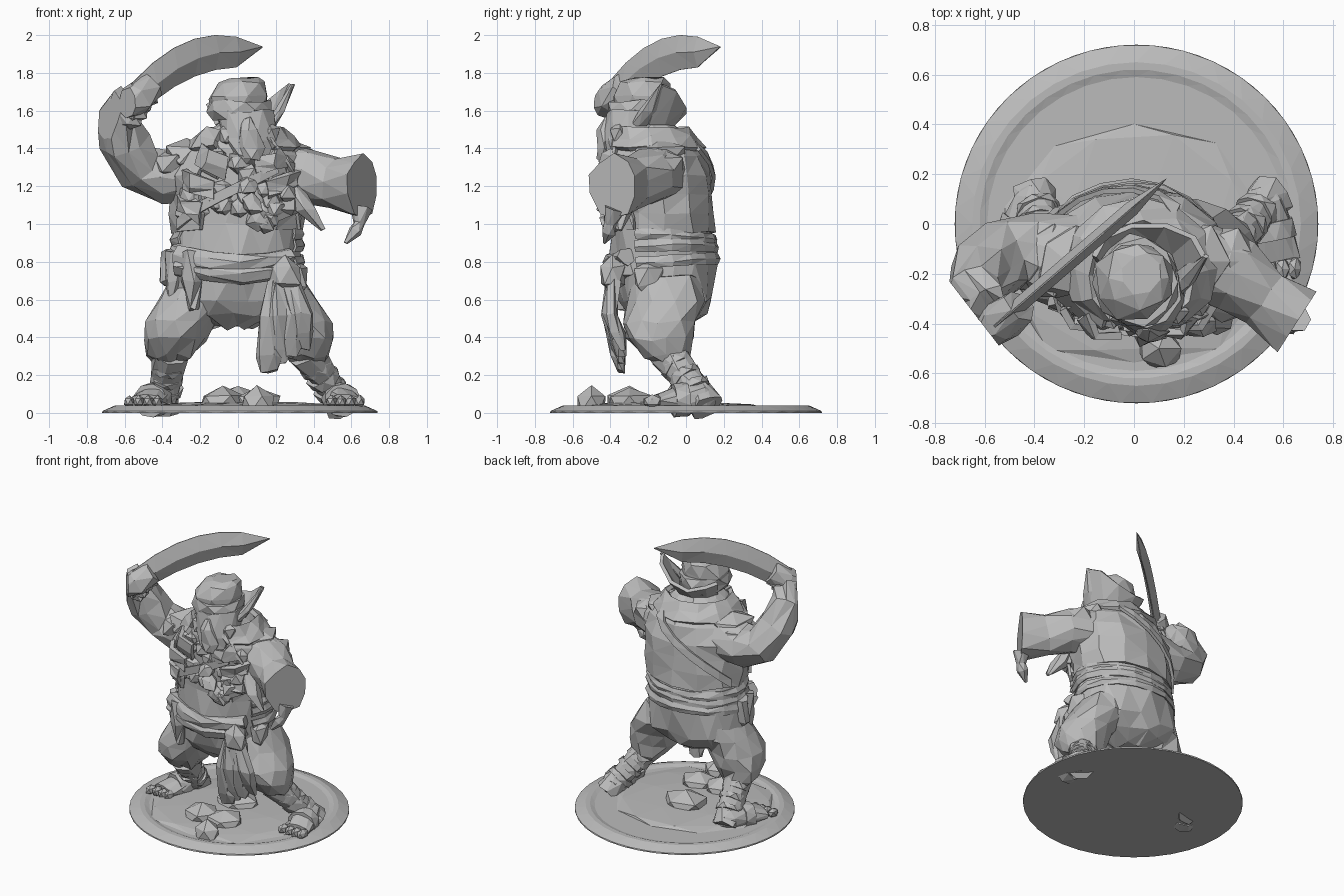
import bpy, bmesh, random
from math import sin, cos, pi, radians
from mathutils import Vector

random.seed(7)
if "Cube" in bpy.data.objects:
    bpy.data.objects.remove(bpy.data.objects["Cube"])

colour = (.5, .5, .5, 1)
grey = bpy.data.materials.new("stone_grey")
grey.use_nodes = True
grey.diffuse_color = colour
grey.node_tree.nodes["Principled BSDF"].inputs["Base Color"].default_value = colour


def shake(bm, amount):
    for vert in bm.verts:
        vert.co += Vector([random.uniform(-amount, amount) for axis in "xyz"])


def finish(name, bm):
    bmesh.ops.recalc_face_normals(bm, faces=bm.faces)
    bmesh.ops.triangulate(bm, faces=[face for face in bm.faces if len(face.verts) == 4])
    mesh = bpy.data.meshes.new(name)
    bm.to_mesh(mesh)
    bm.free()
    mesh.materials.append(grey)
    ob = bpy.data.objects.new(name, mesh)
    bpy.context.collection.objects.link(ob)
    return ob


def loft(name, rings, sides=9, jitter=.01, level=False, clip=None):
    """Closed skin through rings (x, y, z, width, depth), level or across the path."""
    bm = bmesh.new()
    points = [Vector(ring[:3]) for ring in rings]
    last = len(points) - 1
    tangents = [(points[min(i + 1, last)] - points[max(i - 1, 0)]).normalized() for i in range(last + 1)]
    steep = any(abs(tangent.z) > .75 for tangent in tangents)
    rows = []
    for i, (ring, tangent) in enumerate(zip(rings, tangents)):
        across, along = Vector((1, 0, 0)), Vector((0, 1, 0))
        if not level:
            across = tangent.cross(Vector((0, steep, not steep))).normalized()
            along = across.cross(tangent)
        angles = [2 * pi * (k + i % 2 / 2) / sides for k in range(sides)]
        rows.append([bm.verts.new(points[i] + across * ring[3] * cos(a) + along * ring[-1] * sin(a))
                     for a in angles])
    for low, high in zip(rows, rows[1:]):
        for k in range(sides):
            n = (k + 1) % sides
            bm.faces.new((low[k], low[n], high[n], high[k]))
    bm.faces.new(rows[0])
    bm.faces.new(rows[-1])
    shake(bm, jitter)
    if clip:
        bmesh.ops.triangulate(bm, faces=bm.faces)
        bmesh.ops.bisect_plane(bm, geom=bm.verts[:] + bm.edges[:] + bm.faces[:],
                               plane_co=clip[0], plane_no=clip[1], clear_outer=True)
        bmesh.ops.holes_fill(bm, edges=[edge for edge in bm.edges if edge.is_boundary], sides=0)
    finish(name, bm)


def sheet(name, rows, thick=.03, jitter=0):
    """Thick skin through a grid of points."""
    bm = bmesh.new()
    grid = [[bm.verts.new(point) for point in row] for row in rows]
    for low, high in zip(grid, grid[1:]):
        for k in range(len(low) - 1):
            bm.faces.new((low[k], low[k + 1], high[k + 1], high[k]))
    shake(bm, jitter)
    solid = finish(name, bm).modifiers.new("thickness", "SOLIDIFY")
    solid.thickness, solid.offset = thick, 0


def lump(name, centre, size, jitter=.2, detail=1):
    bm = bmesh.new()
    bmesh.ops.create_icosphere(bm, subdivisions=detail, radius=1)
    for vert in bm.verts:
        vert.co *= random.uniform(1 - jitter, 1 + jitter)
        vert.co = Vector(centre) + vert.co * Vector(size)
        vert.co.z = max(vert.co.z, .01)
    finish(name, bm)


# Base: thin sloping disc with a low ring and uneven ground
loft("base", [(.01, 0, z, r, r - .01) for z, r in ((0, .73), (.01, .73), (.04, .66), (.04, .63), (.03, .6))],
     36, 0, True)
lump("earth_mound", (0, -.08, .03), (.56, .5, .03), .06, 2)
for x, y, size in ((-.08, -.3, .14), (.1, -.3, .14), (.1, -.5, .1), (0, 0, .17)):
    lump("rock", (x, y, .05), (size, size * .9, .09), .1)

# Body: one profile of (height, y, half width, half depth) drives everything wrapped around it
BODY = [(.45, -.1, .1, .1), (.52, -.1, .27, .2), (.6, -.1, .36, .25), (.8, -.12, .35, .28), (1, -.13, .33, .27),
        (1.28, -.15, .36, .26), (1.4, -.17, .28, .24), (1.5, -.2, .18, .17), (1.56, -.2, .1, .1)]


def lean(z):
    return (z - 1) * .06


loft("torso", [(lean(z), y, z, width, depth) for z, y, width, depth in BODY], 14, .015, True)


def wrap(degrees, z, out=0):
    for low, high in zip(BODY, BODY[1:]):
        if low[0] <= z <= high[0]:
            t = (z - low[0]) / (high[0] - low[0])
            y, width, depth = [a + (b - a) * t for a, b in zip(low[1:], high[1:])]
            angle = radians(degrees)
            return Vector((lean(z) + (width + out) * cos(angle), y + (depth + out) * sin(angle), z))


# Open jacket, collar, waist wraps and straps
sheet("jacket", [[wrap(d, .96 + .1 * row, .01) for d in range(-55, 236, 29)] for row in range(6)], .025, .013)
sheet("collar", [[wrap(d, z, .03) for d in range(-60, 241, 30)] for z in (1.4, 1.45, 1.5)], .03, .012)
for i, z in enumerate((.8, .87, .93)):
    sheet("waist_wrap", [[wrap(d, z + .03 * row + .02 * sin(radians(d + 70 * i)), .015 - .01 * abs(row))
                          for d in range(-30, 211, 20)] for row in (-1, 0, 1)], .012, .005)
for name, start, end, top in (("long_strap", -58, -28, 1.46), ("chest_strap", -60, -150, 1.3),
                              ("back_strap", 60, 160, 1.42)):
    steps = [(start + (end - start) * t / 6, top + (1 - top) * t / 6) for t in range(7)]
    sheet(name, [[wrap(d, z + rise, .035) for d, z in steps] for rise in (-.03, .03)], .02)
# Folded lapels run down and outward as overlapping flaps
for side in (-1, 1):
    for step in range(3):
        sheet("lapel_fold", [[wrap(side * (27 + 10 * step + 14 * p) - 90, 1.33 - .12 * step + .05 * q + .03 * p,
                                   .06 - .03 * abs(p)) for p in (-1, 0, 1)] for q in (-1, 0, 1)], .03, .016)
# Ruffles over the chest, trinkets over the belly
for i in range(34):
    size = random.uniform(.045, .08)
    lump("chest_ruffle", wrap(random.uniform(-150, -35), random.uniform(1.03, 1.36), -.01),
         (size, size * .7, size), .35)
for i in range(7):
    lump("trinket", wrap(-85 + 6 * i, 1.2 - .2 * sin(i / 2), .02), (.06, .06, .06), .35)
loft("strap_end", [(.28, -.3, 1.2, .05), (.36, -.33, 1.07, .06), (.45, -.35, .97, .01)], 6, .01, True)

# Head with beard, nose and cap
loft("head", [(.07, -.38, 1.3, .04), (.07, -.36, 1.36, .1), (.06, -.3, 1.45, .15), (.04, -.25, 1.6, .15, .18)],
     10, .012, True)
loft("nose", [(.05, -.4, 1.56, .03), (.06, -.44, 1.5, .05, .03), (.07, -.43, 1.4, .07, .04), (.07, -.42, 1.34, .05)],
     6, .006, True)
for x in (-.05, .16):
    lump("cheek", (x, -.35, 1.47), (.06, .06, .07))
loft("cap_band", [(.01, -.23, 1.55 + .05 * i, r, r + .02) for i, r in enumerate((.155, .17, .16))], 9, .01, True)
loft("cap", [(.0, -.23, 1.6, .15), (.0, -.23, 1.67, .16), (.02, -.21, 1.75, .13), (.03, -.2, 1.77, .08)], 8, .01, True)
fan = [(cos(radians(d)), sin(radians(d))) for d in range(0, 181, 36)]
sheet("upturned_brim", [[(.04 + .15 * c, -.2 + .14 * s, 1.53) for c, s in fan],
                        [(.06 + .22 * c, -.13 + .13 * s, 1.57 + .12 * abs(c) + .05 * c) for c, s in fan]], .025)
loft("ear", [(.17, -.25, 1.52, .03, .05), (.22, -.2, 1.6, .03, .05), (.29, -.13, 1.74, .01)], 6, .003, True)

# Arms, each cut flat at its outer side
right_cut = (Vector((-.665, -.33, 1.5)), Vector((-.79, -.61, 0)))
left_cut = (Vector((.66, -.385, 1.2)), Vector((.84, -.54, 0)))
loft("right_arm", [(-.2, -.12, 1.28, .16), (-.4, -.12, 1.25, .15), (-.52, -.13, 1.29, .14), (-.6, -.2, 1.43, .13),
                   (-.64, -.27, 1.58, .11), (-.6, -.32, 1.67, .08)], 10, .018, clip=right_cut)
loft("left_arm", [(.2, -.12, 1.28, .16), (.4, -.2, 1.25, .15), (.52, -.29, 1.22, .12, .14), (.66, -.385, 1.2, .15, .17),
                  (.8, -.5, 1.2, .16)], 10, .012, clip=left_cut)
loft("left_cuff_tail", [(.65, -.38, 1.08, .06), (.64, -.4, 1, .03), (.62, -.41, .96, .04), (.57, -.43, .9, .01)], 6, .005)
for x in (-.36, -.27, .27, .38):
    lump("shoulder_fold", (x, -.15, 1.5 - abs(x) / 2), (.13, .15, .09))


# Curved sword, lying in one upright diagonal plane
def blade(x, z):
    return Vector((x, .07 + x * .86, z))


def spine(x):
    return 2 - 1.2 * (x + .1) ** 2


stations = [-.56 + .11 * i for i in range(6)]
tip = blade(.13, spine(.13))
for side in (-1, 1):
    sheet("sword_face", [[blade(x, spine(x)) for x in stations] + [tip],
                         [blade(x, (spine(x) + 1.83) / 2 - x * x / 2) + Vector((.02, -.02, 0)) * side
                          for x in stations] + [tip],
                         [blade(x, 1.83 - .9 * x * x) for x in stations] + [tip]], .006)
loft("sword_guard", [(*blade(x, 2.1 + .8 * x), r) for x, r in ((-.62, .06), (-.54, .09), (-.46, .07))], 7, .012,
     clip=right_cut)
for i in range(4):
    lump("right_finger", (-.57 + .03 * i, -.35, 1.55 + .04 * i), (.07, .06, .06))

# Legs: baggy trousers, wrapped shins and bare feet, set by how far out each foot stands
for side, name, reach in ((-1, "right", .39), (1, "left", .52)):
    loft(name + "_trouser", [(side * x, y, z, width, width) for x, y, z, width in (
        (.15, -.1, .72, .2), (.22, -.11, .6, .21), (.3, -.14, .48, .19), (.34, -.14, .39, .17),
        (.36, -.1, .3, .12), (.37, -.06, .26, .08))], 11, .014, True)
    knee, heel = Vector((side * .36, -.1, .32)), Vector((side * reach, .08, .08))
    loft(name + "_shin", [(*knee.lerp(heel, t), r) for t, r in ((0, .1), (.5, .08), (.9, .08), (1.2, .09))], 8)
    for t in (.25, .5, .75):
        loft(name + "_shin_wrap", [(*knee.lerp(heel, t + rise), .09) for rise in (0, .12)], 8, .006)
    # Foot runs forward from the heel
    heel += Vector((0, .04, 0))
    toe = heel + Vector((.05 if side > 0 else -.11, -.27, -.02))
    loft(name + "_foot", [(*heel.lerp(toe, t), width, height) for t, width, height in (
        (-.1, .05, .04), (.1, .08, .08), (.5, .09, .08), (1, .1, .04))], 9, .006)
    loft(name + "_foot_band", [(*heel.lerp(toe, t), .1, .09) for t in (.42, .68)], 9, .003)
    for k in range(4):
        lump(name + "_toe", toe + Vector((.05 * k - .075, -.03, 0)), (.03, .05, .035), .1)

# Hip pouch, hanging sash and side tails
lump("pouch", (.25, -.39, .73), (.1, .07, .1), .15)
for z in (.73, .79):
    loft("sash", [(x, -.39 + x * x, z + x * x / 2, .05) for x in (-.32, -.14, .02, .16, .28)], 7)
for i in range(4):
    x, low = .16 + .06 * i, .22 + .04 * i
    loft("sash_tail", [(.2 + .03 * i, -.39, .7, .04), (x, -.4, .52, .06, .04), (x, -.36, low + .08, .07, .04),
                       (x, -.34, low, .045, .02)], 6, .012, True)
for x, y, low in ((-.33, -.22, .56), (-.24, -.33, .55), (-.36, -.12, .68)):
    loft("side_tail", [(x, y, .86, .05), (x, y, .7, .06), (x, y, low, .03)], 6, .012, True)
lump("hip_purse", (.32, -.2, .72), (.05, .09, .1))
